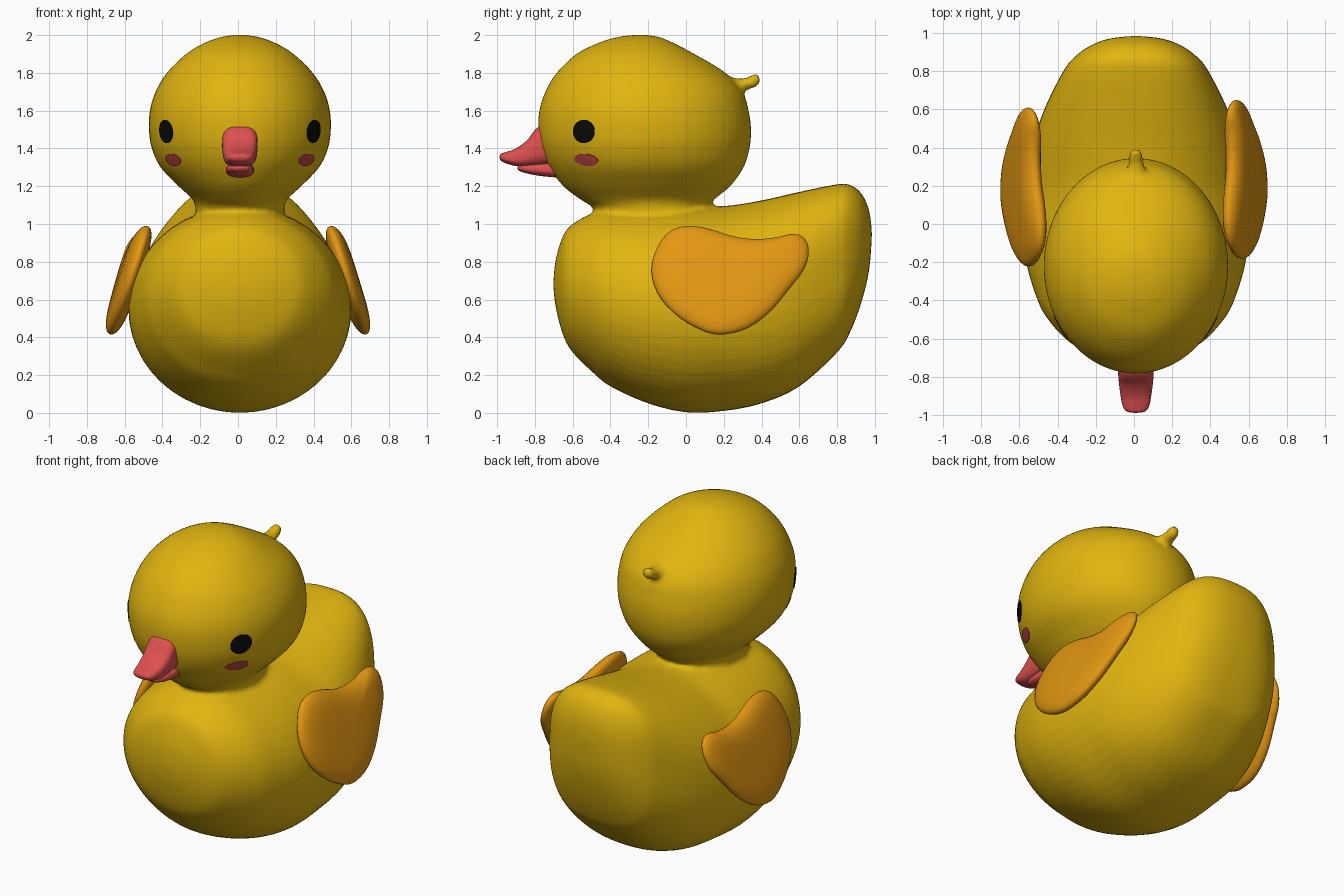
import bpy, bmesh
from math import sin, cos, pi, radians
from mathutils import Vector

if "Cube" in bpy.data.objects:
    bpy.data.objects.remove(bpy.data.objects["Cube"], do_unlink=True)

MID = 0.01  # centre line of body and head


def material(name, rgb):
    mat = bpy.data.materials.new(name)
    mat.use_nodes = True
    mat.diffuse_color = (*rgb, 1)
    mat.node_tree.nodes["Principled BSDF"].inputs["Base Color"].default_value = (*rgb, 1)
    return mat


yellow = material("yellow", (0.75, 0.46, 0.005))
orange = material("orange", (0.77, 0.31, 0.006))
coral = material("coral", (0.73, 0.08, 0.08))
blush = material("blush", (0.50, 0.06, 0.055))
black = material("black", (0.003, 0.003, 0.003))


def spline(rows, steps=5, closed=False):
    """Smooth interpolation through rows of numbers."""
    rows = [Vector(r) for r in rows]
    n = len(rows)

    def pick(i):
        return rows[i % n] if closed else rows[min(max(i, 0), n - 1)]

    out = []
    for i in range(n if closed else n - 1):
        a, b, c, d = (pick(i + k) for k in (-1, 0, 1, 2))
        for k in range(steps):
            t = k / steps
            out.append(b + (c - a) * (t / 2) + (a * 2 - b * 5 + c * 4 - d) * (t * t / 2)
                       + (b * 3 - a - c * 3 + d) * (t ** 3 / 2))
    return out if closed else out + [rows[-1]]


def section(axis, pos, low, high, half_width, power, count=48):
    """Superellipse ring across the given axis."""
    ring = []
    for i in range(count):
        a = 2 * pi * i / count
        c, s = cos(a), sin(a)
        u = abs(c) ** (2 / power) * (1 if c > 0 else -1)
        v = abs(s) ** (2 / power) * (1 if s > 0 else -1)
        x = MID + max(half_width, 0.002) * u
        h = (low + high) / 2 + max((high - low) / 2, 0.002) * v
        ring.append((x, pos, h) if axis == "y" else (x, h, pos))
    return ring


def add_loft(bm, rings):
    loops = [[bm.verts.new(p) for p in ring] for ring in rings]
    for a, b in zip(loops, loops[1:]):
        for i in range(len(a)):
            j = (i + 1) % len(a)
            bm.faces.new((a[i], a[j], b[j], b[i]))
    bm.faces.new(loops[0])
    bm.faces.new(loops[-1])


def build(name, mat, *lofts):
    bm = bmesh.new()
    for rings in lofts:
        add_loft(bm, rings)
    bmesh.ops.recalc_face_normals(bm, faces=bm.faces)
    mesh = bpy.data.meshes.new(name)
    bm.to_mesh(mesh)
    bm.free()
    mesh.materials.append(mat)
    obj = bpy.data.objects.new(name, mesh)
    bpy.context.collection.objects.link(obj)
    bpy.ops.object.select_all(action="DESELECT")
    obj.select_set(True)
    bpy.context.view_layer.objects.active = obj
    bpy.ops.object.shade_smooth_by_angle(angle=radians(50))
    return obj


# Body stations from breast to tail: y, bottom, top, half width, squareness
torso = [section("y", *r) for r in spline([
    (-0.703, 0.68, 0.68, 0, 2), (-0.69, 0.56, 0.81, 0.14, 2),
    (-0.65, 0.41, 0.94, 0.29, 2), (-0.6, 0.32, 1.0, 0.37, 2),
    (-0.5, 0.22, 1.055, 0.46, 2), (-0.4, 0.14, 1.08, 0.515, 2),
    (-0.2, 0.05, 1.09, 0.575, 2), (0, 0.003, 1.095, 0.59, 2),
    (0.2, 0.01, 1.095, 0.58, 2), (0.4, 0.05, 1.125, 0.545, 2.2),
    (0.6, 0.14, 1.17, 0.48, 2.4), (0.8, 0.32, 1.21, 0.38, 2.7),
    (0.87, 0.43, 1.207, 0.325, 2.7), (0.93, 0.59, 1.16, 0.245, 2.6),
    (0.97, 0.76, 1.07, 0.14, 2.4), (0.985, 0.95, 0.95, 0, 2)])]

# Head levels from neck to crown: z, front, back, half width
head = [section("z", *r, 2) for r in spline([
    (0.98, -0.49, 0.12, 0.235), (1.08, -0.49, 0.12, 0.235),
    (1.13, -0.56, 0.15, 0.25), (1.2, -0.65, 0.235, 0.325),
    (1.3, -0.725, 0.305, 0.42), (1.4, -0.767, 0.337, 0.467),
    (1.5, -0.782, 0.345, 0.482), (1.6, -0.777, 0.332, 0.477),
    (1.7, -0.745, 0.3, 0.447), (1.8, -0.685, 0.21, 0.387),
    (1.9, -0.58, 0.045, 0.285), (1.96, -0.46, -0.07, 0.185),
    (1.992, -0.35, -0.15, 0.09), (2.003, -0.24, -0.24, 0)])]

# Small curled tuft on the back of the head: y, bottom, top, half width
tuft = [section("y", *r, 2, 20) for r in spline([
    (0.16, 1.64, 1.80, 0.09), (0.25, 1.685, 1.775, 0.06),
    (0.31, 1.705, 1.772, 0.042), (0.35, 1.717, 1.79, 0.038),
    (0.38, 1.73, 1.795, 0.03), (0.397, 1.76, 1.765, 0)])]

# Fuse body, head and tuft into one soft skin
body = build("body", yellow, torso, head, tuft)
fuse = body.modifiers.new("fuse", "REMESH")
fuse.mode = "VOXEL"
fuse.voxel_size = 0.016
fuse.use_smooth_shade = True
soften = body.modifiers.new("soften", "SMOOTH")
soften.factor = 0.5
soften.iterations = 5

# Beak: y, bottom, top, half width, squareness
build("upper_beak", coral, [section("y", *r) for r in spline([
    (-0.66, 1.33, 1.56, 0.095, 3), (-0.78, 1.31, 1.515, 0.093, 3),
    (-0.84, 1.305, 1.445, 0.088, 3), (-0.9, 1.307, 1.4, 0.08, 3),
    (-0.95, 1.32, 1.382, 0.07, 2.6), (-0.98, 1.335, 1.372, 0.05, 2.2),
    (-0.988, 1.353, 1.357, 0.01, 2)])])
build("lower_beak", coral, [section("y", *r, 2.5) for r in spline([
    (-0.6, 1.24, 1.33, 0.075), (-0.75, 1.252, 1.325, 0.073),
    (-0.83, 1.265, 1.32, 0.066), (-0.88, 1.28, 1.315, 0.045),
    (-0.893, 1.296, 1.3, 0.01)])])

# Wings: pillow shape from a side outline (y, z), leaning in at the top
outline = spline([
    (0, 0.99), (-0.1, 0.95), (-0.168, 0.84), (-0.18, 0.72), (-0.13, 0.6),
    (-0.03, 0.5), (0.1, 0.43), (0.2, 0.415), (0.33, 0.45), (0.45, 0.54),
    (0.55, 0.66), (0.625, 0.76), (0.65, 0.85), (0.63, 0.92), (0.57, 0.948),
    (0.48, 0.93), (0.37, 0.92), (0.25, 0.935), (0.12, 0.975)], 3, True)
hub = Vector((0.2, 0.72))


def wing(name, side, shift, yaw):
    rings = []
    for deg in range(-88, 89, 11):
        scale, depth = cos(radians(deg)) ** 0.5, 0.06 * sin(radians(deg))
        ring = []
        for p in outline:
            y, z = hub + (p - hub) * scale
            x = 0.655 - 0.31 * (z - 0.47) + depth + yaw * (y - hub.x)
            ring.append((side * x, y + shift, z))
        rings.append(ring)
    build(name, orange, rings)


wing("left_wing", 1, 0, 0)
wing("right_wing", -1, -0.04, 0.04)

# Eyes and cheeks: thin plates laid on the head surface
bpy.context.view_layer.update()
skin = body.evaluated_get(bpy.context.evaluated_depsgraph_get())


def plate(name, mat, side, y, z, ry, rz, tilt):
    rings = []
    for r, lift in ((0.05, 0.004), (0.4, 0.004), (0.7, 0.004), (1, 0.004), (1, -0.004)):
        ring = []
        for i in range(28):
            a = 2 * pi * i / 28
            dy, dz = r * ry * cos(a), r * rz * sin(a)
            start = Vector((MID + side * 2, y + dy, z + dz + tilt * dy))
            hit, point, normal, _ = skin.ray_cast(start, Vector((-side, 0, 0)))
            ring.append(point + normal * lift)
        rings.append(ring)
    build(name, mat, rings)


for label, side in (("left", 1), ("right", -1)):
    plate(label + "_eye", black, side, -0.54, 1.49, 0.057, 0.061, 0)
    plate(label + "_cheek", blush, side, -0.527, 1.34, 0.063, 0.031, -0.1)
